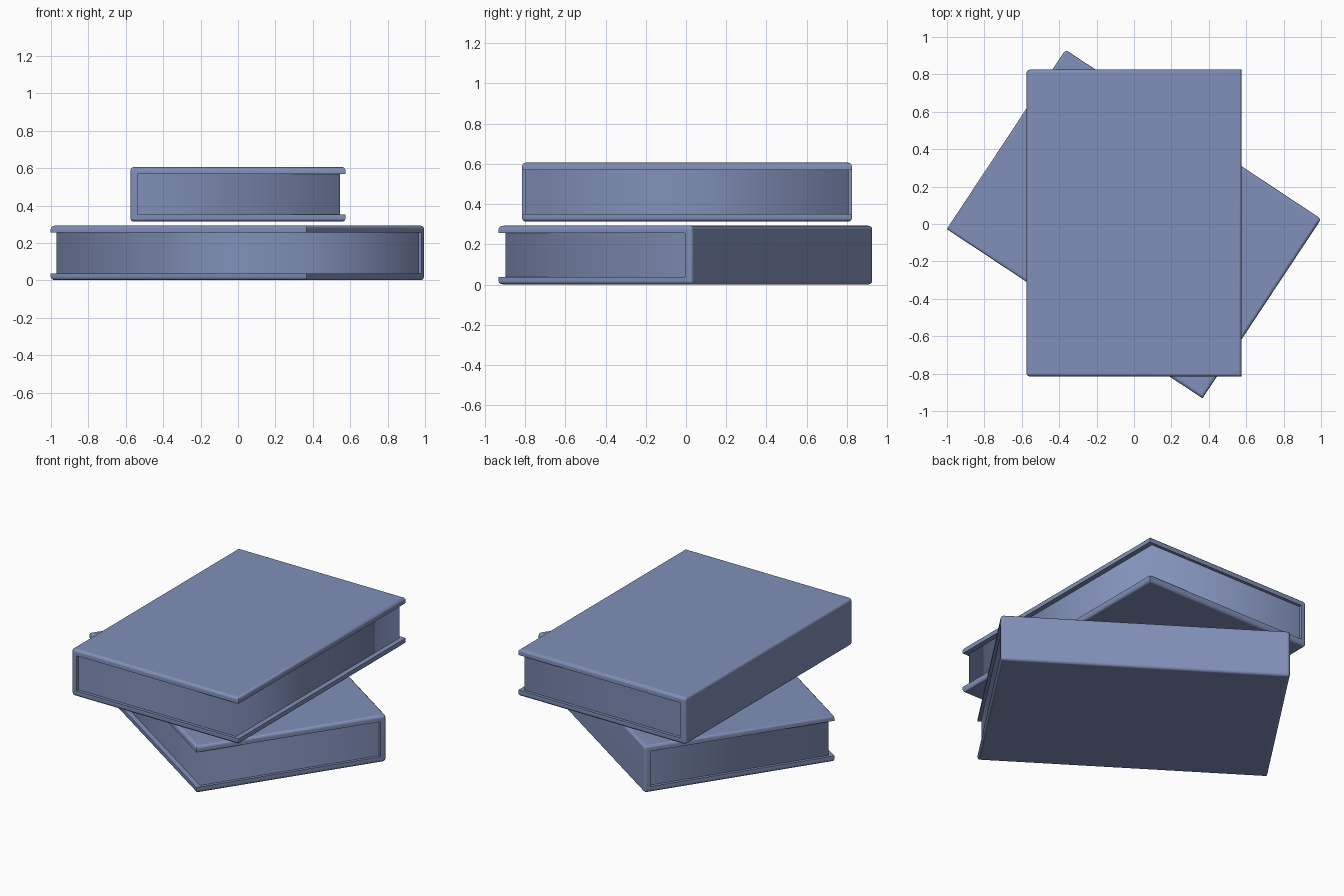
import bpy
import bmesh
from math import radians

cube = bpy.data.objects.get("Cube")
if cube:
    bpy.data.objects.remove(cube, do_unlink=True)

blue = bpy.data.materials.new("slate blue")
blue.use_nodes = True
colour = (0.22, 0.28, 0.48, 1)
blue.diffuse_color = colour
blue.node_tree.nodes["Principled BSDF"].inputs["Base Color"].default_value = colour

HALF_W, HALF_L, HALF_H = 0.575, 0.82, 0.146
BOARD = 0.037


def finish(name, bm, location, turn):
    bmesh.ops.recalc_face_normals(bm, faces=bm.faces)
    mesh = bpy.data.meshes.new(name)
    bm.to_mesh(mesh)
    bm.free()
    mesh.materials.append(blue)
    obj = bpy.data.objects.new(name, mesh)
    bpy.context.collection.objects.link(obj)
    obj.location = location
    obj.rotation_euler.z = turn
    return obj


def make_cover(name, location, turn):
    # C-shaped section with the spine on -x, extruded along the book
    w, h, t = HALF_W, HALF_H, BOARD
    profile = [(w, h), (-w, h), (-w, -h), (w, -h),
               (w, t - h), (t - w, t - h), (t - w, h - t), (w, h - t)]
    bm = bmesh.new()
    face = bm.faces.new([bm.verts.new((x, -HALF_L, z)) for x, z in profile])
    new = bmesh.ops.extrude_face_region(bm, geom=[face])["geom"]
    moved = [v for v in new if isinstance(v, bmesh.types.BMVert)]
    bmesh.ops.translate(bm, verts=moved, vec=(0, 2 * HALF_L, 0))

    # Round the outer edges of the boards and spine
    def is_outer(edge):
        a, b = (v.co for v in edge.verts)
        on_board = abs(abs(a.z) - h) < 0.001 and abs(a.z - b.z) < 0.001
        on_spine = a.x < 0.001 - w and b.x < 0.001 - w
        return on_board or on_spine

    bmesh.ops.bevel(bm, geom=[e for e in bm.edges if is_outer(e)], offset=0.018,
                    segments=3, profile=0.5, affect='EDGES')
    obj = finish(name, bm, location, turn)
    bpy.ops.object.select_all(action='DESELECT')
    obj.select_set(True)
    bpy.context.view_layer.objects.active = obj
    bpy.ops.object.shade_smooth_by_angle(angle=radians(40))
    weighted = obj.modifiers.new("weighted normals", 'WEIGHTED_NORMAL')
    weighted.keep_sharp = True


def make_pages(name, location, turn):
    # Three page edges set back between the boards, softly shaded at the corners
    inner, fore, end = BOARD - HALF_W, HALF_W - 0.03, HALF_L - 0.018
    path = [(inner, -end), (fore, -end), (fore, end), (inner, end)]
    z = HALF_H - BOARD
    bm = bmesh.new()
    rows = [(bm.verts.new((x, y, -z)), bm.verts.new((x, y, z))) for x, y in path]
    for (a, b), (c, d) in zip(rows, rows[1:]):
        bm.faces.new((a, c, d, b)).smooth = True
    finish(name, bm, location, turn)


# Two stacked books, the lower one turned
for place, y, z, turn in (("lower", 0, 0.147, -123.5), ("upper", 0.005, 0.46, 0)):
    make_cover(place + "_book_cover", (0, y, z), radians(turn))
    make_pages(place + "_book_pages", (0, y, z), radians(turn))
